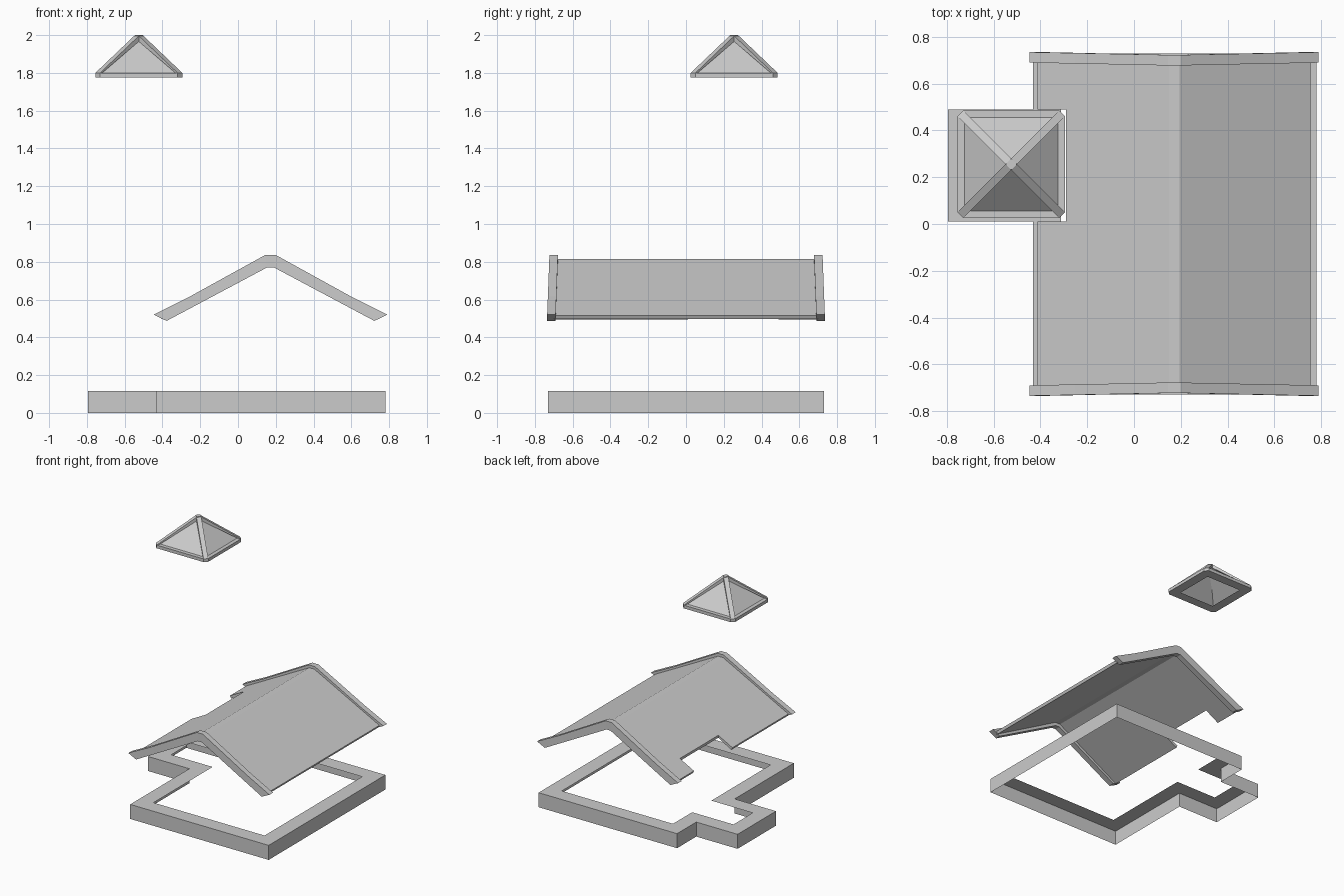
import bpy, bmesh

if "Cube" in bpy.data.objects:
    bpy.data.objects.remove(bpy.data.objects["Cube"])

def finish(name, bm, recalc=True):
    if recalc:
        bmesh.ops.recalc_face_normals(bm, faces=bm.faces)
    me = bpy.data.meshes.new(name)
    bm.to_mesh(me)
    bm.free()
    ob = bpy.data.objects.new(name, me)
    bpy.context.collection.objects.link(ob)
    return ob

def hull(bm, pts):
    vs = [bm.verts.new(p) for p in pts]
    bmesh.ops.convex_hull(bm, input=vs)

def ring(bm, outer, inner, z):
    """Flat ring between two loops with matching points; returns the outer loop."""
    o = [bm.verts.new((x, y, z)) for x, y in outer]
    i = [bm.verts.new((x, y, z)) for x, y in inner]
    n = len(o)
    for k in range(n):
        m = (k + 1) % n
        bm.faces.new((o[k], o[m], i[m], i[k]))
    return o

def walls(bm, a, b):
    for k in range(len(a)):
        m = (k + 1) % len(a)
        bm.faces.new((a[k], a[m], b[m], b[k]))

# Foundation: outer walls and a flat ledge, open below
W = 0.12
def footprint(d):
    return [(-0.433 + d, -0.73 + d), (0.78 - d, -0.73 + d), (0.78 - d, 0.73 - d),
            (-0.433 + d, 0.73 - d), (-0.433 + d, 0.49 - d), (-0.795 + d, 0.49 - d),
            (-0.795 + d, 0.01 + d), (-0.433 + d, 0.01 + d)]
bm = bmesh.new()
top = ring(bm, footprint(0), footprint(W), 0.115)
low = [bm.verts.new((x, y, 0)) for x, y in footprint(0)]
walls(bm, low, top)
finish("foundation", bm)

# Main roof panels: thin slabs, left one notched round the tower
MID, FLAT, SLOPE, THICK = 0.172, 0.022, 0.533, 0.02
def roof_z(x):
    return 0.815 - SLOPE * max(0, abs(x - MID) - FLAT)

def slab(name, outline):
    bm = bmesh.new()
    up = [bm.verts.new((x, y, roof_z(x))) for x, y in outline]
    # the eave edge leans inward, as it is cut square to the slope
    dn = []
    for x, y in outline:
        lean = 0.01 if x < -0.4 else -0.01 if x > 0.7 else 0
        dn.append(bm.verts.new((x + lean, y, roof_z(x) - THICK)))
    bm.faces.new(up)
    bm.faces.new(dn[::-1])
    walls(bm, dn, up)
    finish(name, bm)

E, L, R = 0.70, MID - FLAT, MID + FLAT
slab("roof_left", [(L, -E), (L, E), (-0.413, E), (-0.413, 0.49), (-0.29, 0.49),
                   (-0.29, 0.01), (-0.413, 0.01), (-0.413, -E)])
slab("roof_ridge", [(L, -E), (R, -E), (R, E), (L, E)])
slab("roof_right", [(R, -E), (0.755, -E), (0.755, E), (R, E)])

# Gable boards: bent profile, leaning slightly inward at the ridge
upper = [(0.618, 0.52), (0.425, 0.617), (0.026, 0.837)]
under = [(0.55, 0.487), (0.375, 0.58), (0.018, 0.77)]
def mirrored(half):
    return [(MID - d, z) for d, z in half] + [(MID + d, z) for d, z in half[::-1]]

def gable(name, side):
    bm = bmesh.new()
    rows = []
    for (ux, uz), (lx, lz) in zip(mirrored(upper), mirrored(under)):
        t = min(1, (uz - 0.52) / 0.31)
        y = 0.735 - 0.012 * t
        rows.append([bm.verts.new(p) for p in (
            (ux, side * y, uz), (ux, side * (y - 0.045), uz),
            (lx, side * (y - 0.045), lz), (lx, side * y, lz))])
    for a, b in zip(rows, rows[1:]):
        walls(bm, a, b)
    bm.faces.new(rows[0])
    bm.faces.new(rows[-1][::-1])
    finish(name, bm)

gable("gable_board_front", -1)
gable("gable_board_back", 1)

# Tower roof rim: octagonal band, open in the middle
CX, CY = -0.525, 0.255
def chamfered(h, c):
    return [(CX + x, CY + y) for x, y in (
        (h, -h + c), (h, h - c), (h - c, h), (-h + c, h),
        (-h, h - c), (-h, -h + c), (-h + c, -h), (h - c, -h))]
bm = bmesh.new()
lo = ring(bm, chamfered(0.23, 0.025), chamfered(0.155, 0.002), 1.775)
hi = ring(bm, chamfered(0.23, 0.025), chamfered(0.195, 0.002), 1.80)
walls(bm, lo, hi)
finish("tower_roof_rim", bm)

# Tower roof panels: four flat triangles
bm = bmesh.new()
apex = bm.verts.new((CX, CY, 1.985))
base = [bm.verts.new((CX + 0.2 * sx, CY + 0.2 * sy, 1.80))
        for sx, sy in ((-1, -1), (1, -1), (1, 1), (-1, 1))]
for k in range(4):
    bm.faces.new((base[k], base[(k + 1) % 4], apex))
finish("tower_roof_panels", bm, False)

# Raised hip strips and the small cap where they meet
bm = bmesh.new()
tips = []
for sx in (-1, 1):
    for sy in (-1, 1):
        pts = []
        for a, b, z in ((0.23, 0.205, 1.80), (0.0205, -0.0045, 2.0)):
            for p, q in ((a, b), (b, a)):
                x, y = CX + sx * p, CY + sy * q
                pts += [(x, y, z), (x, y, max(1.79, z - 0.03))]
        hull(bm, pts)
        tips += pts[4:]
hull(bm, tips)
finish("tower_roof_hips", bm)
